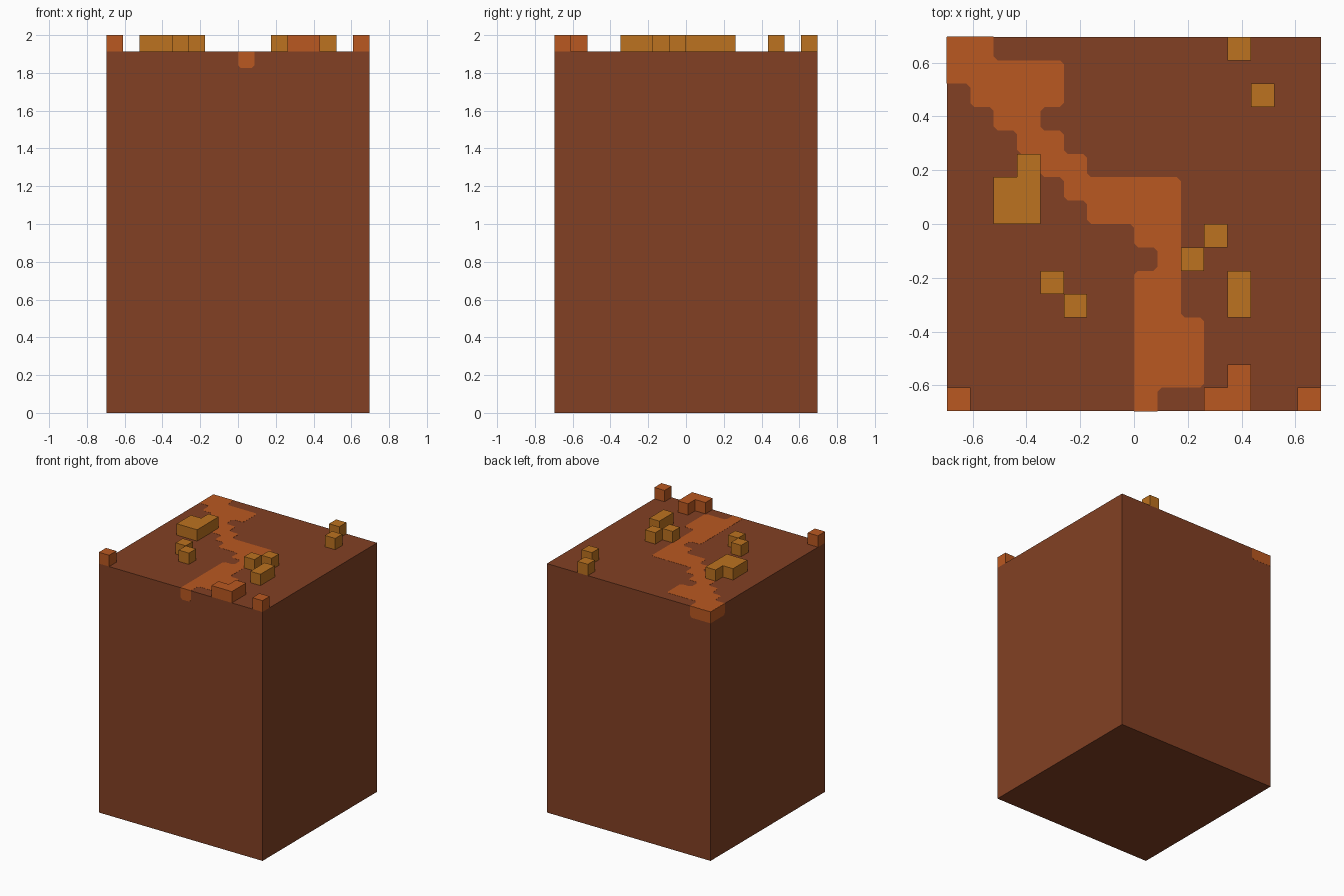
import bpy
import bmesh
from math import pi
from mathutils import Matrix

if "Cube" in bpy.data.objects:
    bpy.data.objects.remove(bpy.data.objects["Cube"], do_unlink=True)

UNIT = 2 / 23           # one grid cell
WIDE, TALL = 16, 22     # block size in cells
HALF, TOP = WIDE * UNIT / 2, TALL * UNIT


def material(name, rgb):
    mat = bpy.data.materials.new(name)
    mat.use_nodes = True
    mat.diffuse_color = (*rgb, 1)
    bsdf = mat.node_tree.nodes["Principled BSDF"]
    bsdf.inputs["Base Color"].default_value = (*rgb, 1)
    bsdf.inputs["Roughness"].default_value = 0.9
    return mat


brown = material("brown soil", (0.223, 0.051, 0.017))
orange = material("burnt orange", (0.491, 0.098, 0.015))
amber = material("amber", (0.503, 0.168, 0.014))


def slab(name, cells, mat, matrix, height, depth=0, border=None):
    """Extrude a union of grid cells; trim its corners unless they lie on the border."""
    bm = bmesh.new()
    for i, j in cells:
        bm.faces.new([bm.verts.new((i + a, j + b, 0))
                      for a, b in ((0, 0), (1, 0), (1, 1), (0, 1))])
    bmesh.ops.remove_doubles(bm, verts=bm.verts[:], dist=0.01)
    bmesh.ops.dissolve_limit(bm, angle_limit=0.01, verts=bm.verts[:], edges=bm.edges[:])
    if border:
        corners = [v for v in bm.verts
                   if 0.1 < v.co.x < border[0] - 0.1 and 0.1 < v.co.y < border[1] - 0.1]
        bmesh.ops.bevel(bm, geom=corners, offset=0.17, offset_type='OFFSET',
                        segments=1, profile=0.5, affect='VERTICES')
    bmesh.ops.scale(bm, vec=(UNIT, UNIT, 1), verts=bm.verts[:])
    bmesh.ops.translate(bm, vec=(0, 0, -depth), verts=bm.verts[:])
    out = bmesh.ops.extrude_face_region(bm, geom=bm.faces[:], use_keep_orig=True)
    moved = [g for g in out["geom"] if isinstance(g, bmesh.types.BMVert)]
    bmesh.ops.translate(bm, vec=(0, 0, height + depth), verts=moved)
    bmesh.ops.recalc_face_normals(bm, faces=bm.faces[:])
    bm.transform(matrix)
    mesh = bpy.data.meshes.new(name)
    bm.to_mesh(mesh)
    bm.free()
    mesh.materials.append(mat)
    obj = bpy.data.objects.new(name, mesh)
    bpy.context.collection.objects.link(obj)
    return obj


def rect(i0, i1, j0, j1):
    return [(i, j) for i in range(i0, i1 + 1) for j in range(j0, j1 + 1)]


# Main block
bpy.ops.mesh.primitive_cube_add(size=1, location=(0, 0, TOP / 2))
body = bpy.context.object
body.name = "main_block"
body.scale = (2 * HALF, 2 * HALF, TOP)
bpy.ops.object.transform_apply(location=True, rotation=False, scale=True)
body.data.materials.append(brown)

# Winding path on top: first and last column of each row, front to back
on_top = Matrix.Translation((-HALF, -HALF, TOP))
rows = [(8, 8), (8, 10), (8, 10), (8, 10), (8, 9), (8, 9), (9, 9), (8, 9),
        (6, 9), (5, 9), (4, 5), (3, 4), (2, 3), (1, 4), (0, 4), (0, 1)]
path = [c for j, (a, b) in enumerate(rows) for c in rect(a, b, j, j)]
slab("winding_path", path, orange, on_top, 0.001, 0.002, (WIDE, WIDE))

# Path ends spilling over the sides
upright = Matrix.Translation((-HALF, -HALF, 0)) @ Matrix.Rotation(pi / 2, 4, 'X')
for name, turn, first, last in (("front_spill", 0, 8, 8),
                                ("back_spill", pi, 14, 15),
                                ("right_spill", -pi / 2, 0, 1)):
    slab(name, rect(first, last, TALL - 1, TALL - 1), orange,
         Matrix.Rotation(turn, 4, 'Z') @ upright, 0.001, 0.002, (WIDE, TALL))

# Raised orange blocks along the front edge
for name, cells in (("right_corner_block", [(0, 0)]),
                    ("left_corner_block", [(15, 0)]),
                    ("front_step_block", [(11, 0), (12, 0), (12, 1)])):
    slab(name, cells, orange, on_top, UNIT)

# Raised amber blocks scattered on top
clusters = [rect(2, 3, 8, 9) + [(3, 10)], rect(12, 12, 4, 5), [(4, 5)], [(5, 4)],
            [(10, 6)], [(11, 7)], [(13, 13)], [(12, 15)]]
for n, cells in enumerate(clusters, 1):
    slab(f"amber_block_{n}", cells, amber, on_top, UNIT)
